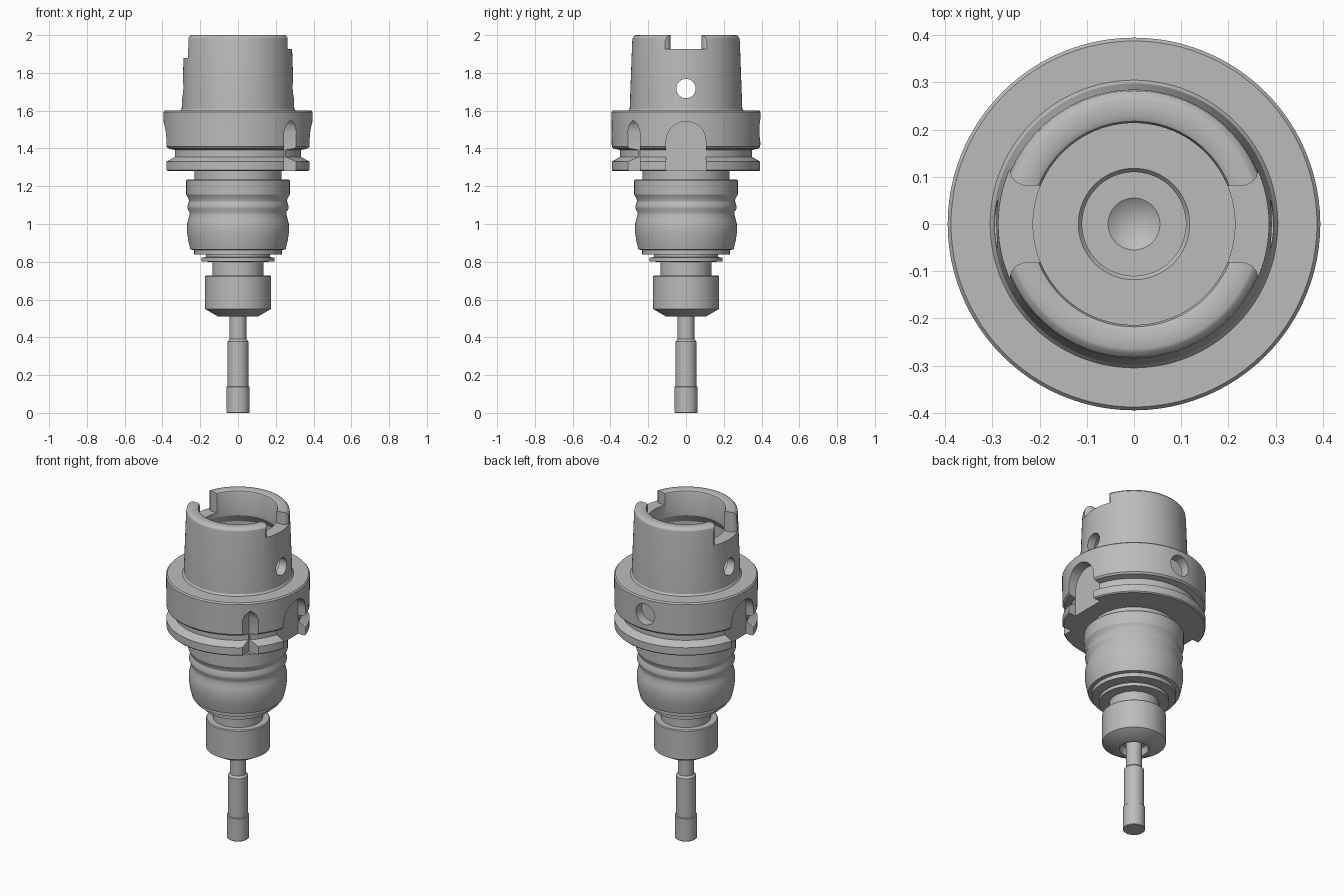
import bpy, bmesh, math
from mathutils import Matrix, Vector

if "Cube" in bpy.data.objects:
    bpy.data.objects.remove(bpy.data.objects["Cube"])

steel = bpy.data.materials.new("grey steel")
steel.use_nodes = True
STEEL = (0.5, 0.5, 0.5, 1)
steel.diffuse_color = STEEL
steel.node_tree.nodes["Principled BSDF"].inputs["Base Color"].default_value = STEEL


def finish(name, bm):
    bmesh.ops.remove_doubles(bm, verts=bm.verts, dist=1e-5)
    bmesh.ops.recalc_face_normals(bm, faces=bm.faces)
    mesh = bpy.data.meshes.new(name)
    bm.to_mesh(mesh)
    bm.free()
    mesh.materials.append(steel)
    obj = bpy.data.objects.new(name, mesh)
    bpy.context.collection.objects.link(obj)
    return obj


def lathe(name, profile, steps=96):
    """Spin (radius, height) points around z."""
    bm = bmesh.new()
    vs = [bm.verts.new((r, 0, z)) for r, z in profile]
    es = [bm.edges.new(p) for p in zip(vs, vs[1:])]
    bmesh.ops.spin(bm, geom=vs + es, cent=(0, 0, 0), axis=(0, 0, 1),
                   angle=math.tau, steps=steps, use_duplicate=False)
    return finish(name, bm)


def prism(name, outline, direction):
    """Extrude a closed outline of 3D points."""
    bm = bmesh.new()
    face = bm.faces.new([bm.verts.new(p) for p in outline])
    out = bmesh.ops.extrude_face_region(bm, geom=[face])
    moved = [v for v in out["geom"] if isinstance(v, bmesh.types.BMVert)]
    bmesh.ops.translate(bm, verts=moved, vec=Vector(direction))
    return finish(name, bm)


def rod(name, radius, start, end):
    """Cylinder between two points."""
    a, b = Vector(start), Vector(end)
    turn = (b - a).to_track_quat("Z", "Y").to_matrix().to_4x4()
    bm = bmesh.new()
    bmesh.ops.create_cone(bm, cap_ends=True, segments=40, radius1=radius, radius2=radius,
                          depth=(b - a).length, matrix=Matrix.Translation((a + b) / 2) @ turn)
    return finish(name, bm)


def select(obj):
    bpy.ops.object.select_all(action="DESELECT")
    obj.select_set(True)
    bpy.context.view_layer.objects.active = obj


def cut(target, cutter):
    cutter.hide_render = True
    select(target)
    mod = target.modifiers.new("cut", "BOOLEAN")
    mod.operation, mod.solver, mod.object = "DIFFERENCE", "EXACT", cutter
    bpy.ops.object.modifier_apply(modifier=mod.name)
    bpy.data.objects.remove(cutter)


# Hollow taper shank with gripper flange and neck
holder = lathe("taper_and_flange", [
    (0, 1.22), (0.23, 1.22), (0.23, 1.28), (0.387, 1.28), (0.393, 1.286),
    (0.393, 1.33), (0.35, 1.355), (0.35, 1.392), (0.385, 1.4), (0.393, 1.41),
    (0.395, 1.592), (0.388, 1.6), (0.305, 1.6), (0.298, 1.61), (0.285, 1.965),
    (0.282, 1.985), (0.272, 1.997), (0.265, 2.0), (0.228, 2.0), (0.218, 1.995),
    (0.214, 1.985), (0.214, 1.85), (0.245, 1.8), (0.245, 1.62), (0.22, 1.58),
    (0.22, 1.5), (0.118, 1.5), (0.11, 1.49), (0.11, 1.4), (0.055, 1.4), (0, 1.36)])

# Drive notches in the shank rim, one deeper than the other
for side, floor in ((1, 1.927), (-1, 1.88)):
    half = [(0.1, 0.082), (0.235, 0.082), (0.25, 0.088), (0.26, 0.1), (0.265, 0.118), (0.4, 0.118)]
    outline = [(side * x, y, floor) for x, y in half]
    outline += [(side * x, -y, floor) for x, y in reversed(half)]
    cut(holder, prism("notch_cutter", outline, (0, 0, 0.2)))

# Cross hole through the shank
cut(holder, rod("hole_cutter", 0.051, (-0.5, 0, 1.717), (0.5, 0, 1.717)))

# Arched drive slots on both sides of the flange
arch = [(0.105 * math.cos(a), 1.438 + 0.105 * math.sin(a))
        for a in (math.pi * i / 24 for i in range(25))]
arch += [(-0.105, 1.25), (0.105, 1.25)]
for side in (1, -1):
    cut(holder, prism("slot_cutter", [(side * 0.33, y, z) for y, z in arch], (side * 0.2, 0, 0)))

# Round pocket at the back of the flange
cut(holder, rod("pocket_cutter", 0.063, (0, 0.335, 1.5), (0, 0.5, 1.5)))

# Vee-shaped orientation notch on one corner of the flange
vee = lathe("vee_cutter", [(0, 1.25), (0.06, 1.25), (0.06, 1.49), (0.045, 1.525), (0, 1.56)], 4)
vee.data.transform(Matrix.Translation((0.287, -0.287, 0)) @ Matrix.Rotation(math.pi / 4, 4, "Z"))
cut(holder, vee)

# Ribbed chuck body with stepped lower end
chuck = lathe("chuck_body", [
    (0, 1.235), (0.27, 1.235), (0.274, 1.23), (0.274, 1.155), (0.262, 1.135),
    (0.259, 1.12), (0.268, 1.095), (0.268, 1.083), (0.258, 1.065), (0.257, 1.05),
    (0.263, 1.025), (0.269, 1.0), (0.27, 0.96), (0.264, 0.915), (0.252, 0.865),
    (0.232, 0.862), (0.232, 0.838), (0.17, 0.838), (0.17, 0.825), (0.193, 0.822),
    (0.193, 0.802), (0.16, 0.8), (0, 0.8)])

# Clamping nut with its narrow neck
nut = lathe("clamping_nut", [
    (0, 0.81), (0.136, 0.81), (0.136, 0.727), (0.17, 0.727), (0.175, 0.722),
    (0.175, 0.55), (0.105, 0.51), (0.08, 0.51), (0.07, 0.55), (0, 0.55)])

# Stepped cutting tool
tool = lathe("cutting_tool", [
    (0, 0.56), (0.044, 0.56), (0.044, 0.39), (0.055, 0.378), (0.055, 0.14),
    (0.061, 0.138), (0.061, 0.003), (0.058, 0), (0, 0)], 64)

for part in (holder, chuck, nut, tool):
    select(part)
    bpy.ops.object.shade_smooth_by_angle(angle=math.radians(30))
